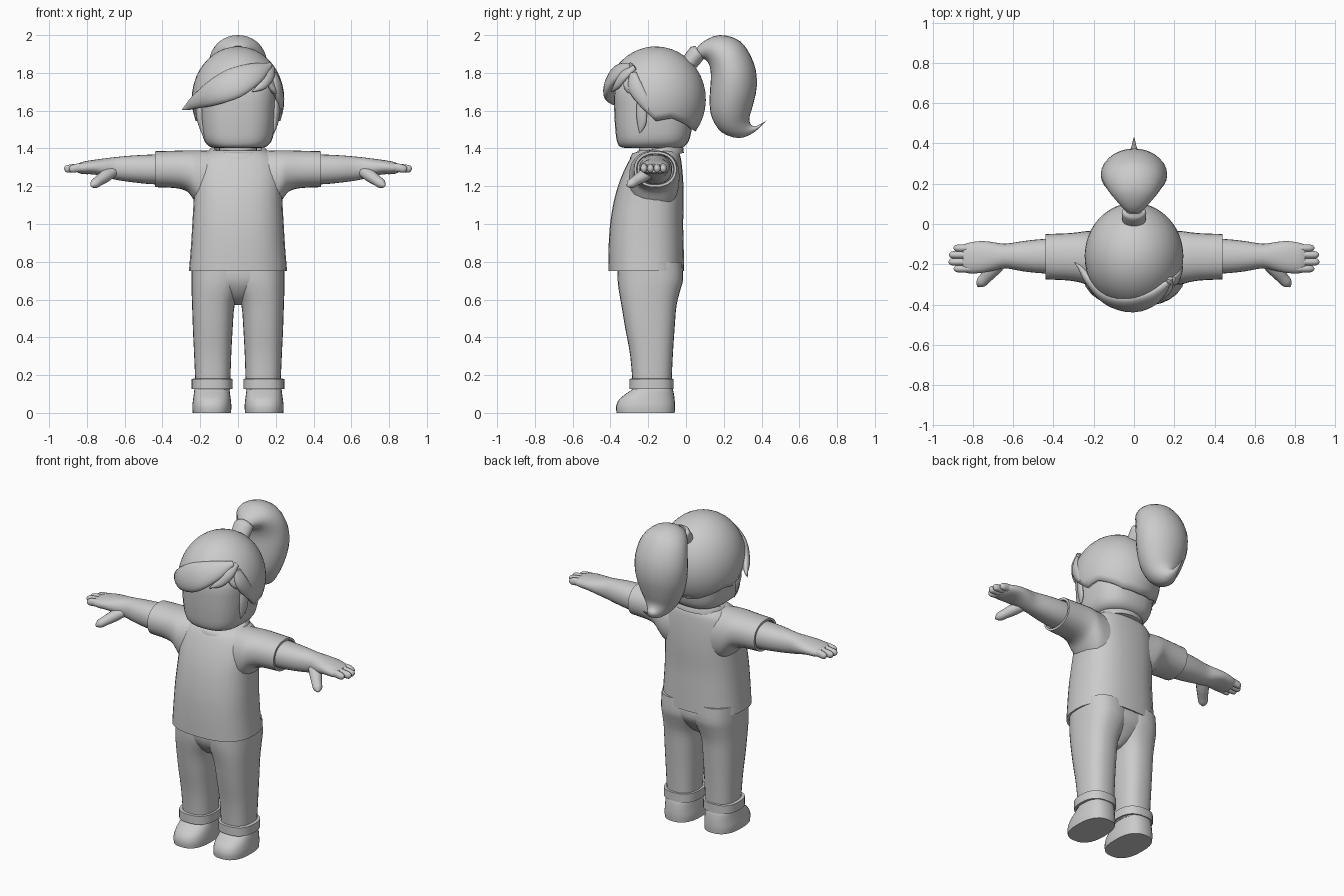
import bpy, bmesh, math
from mathutils import Vector as V

mat = bpy.data.materials.new("plain grey")
mat.diffuse_color = (0.6, 0.6, 0.6, 1)
HEAD = V((0, -0.16, 1.66))


def finish(name, bm, angle=40):
    bmesh.ops.remove_doubles(bm, verts=bm.verts, dist=0.0002)
    bmesh.ops.recalc_face_normals(bm, faces=bm.faces)
    me = bpy.data.meshes.new(name)
    bm.to_mesh(me)
    bm.free()
    me.materials.append(mat)
    ob = bpy.data.objects.new(name, me)
    bpy.context.collection.objects.link(ob)
    bpy.ops.object.select_all(action='DESELECT')
    bpy.context.view_layer.objects.active = ob
    ob.select_set(True)
    bpy.ops.object.shade_smooth_by_angle(angle=math.radians(angle))
    return ob


def refine(rows, k=3):
    """Catmull-Rom interpolation of section rows."""
    out = []
    for i in range(len(rows) - 1):
        p0, p1, p2 = rows[max(i - 1, 0)], rows[i], rows[i + 1]
        p3 = rows[min(i + 2, len(rows) - 1)]
        for j in range(k):
            t = j / k
            out.append(tuple(0.5 * (2 * b + (c - a) * t + (2 * a - 5 * b + 4 * c - d) * t * t
                             + (3 * b - a - 3 * c + d) * t ** 3)
                             for a, b, c, d in zip(p0, p1, p2, p3)))
    return out + [rows[-1]]


def ring(c, u, v, n=2.0, seg=28):
    """Superellipse section with half axes u and v."""
    pts = []
    for i in range(seg):
        a = 2 * math.pi * i / seg
        s, k = math.sin(a), math.cos(a)
        pts.append(c + u * math.copysign(abs(k) ** (2 / n), k)
                   + v * math.copysign(abs(s) ** (2 / n), s))
    return pts


def loft(name, rings, angle=40):
    bm = bmesh.new()
    vs = [[bm.verts.new(p) for p in r] for r in rings]
    m = len(vs[0])
    for a, b in zip(vs, vs[1:]):
        for i in range(m):
            bm.faces.new((a[i], a[(i + 1) % m], b[(i + 1) % m], b[i]))
    bm.faces.new(vs[0])
    bm.faces.new(vs[-1])
    return finish(name, bm, angle)


def upright(name, rows, n=2.4, side=1, angle=40):
    """Rows of z, x0, x1, front y, back y."""
    loft(name, [ring(V((side * (a + b) / 2, (f + k) / 2, z)), V(((b - a) / 2, 0, 0)),
                     V((0, (k - f) / 2, 0)), n) for z, a, b, f, k in rows], angle)


def sideways(name, rows, side, n=2.2):
    """Rows of x, bottom z, top z, front y, back y."""
    loft(name, [ring(V((side * x, (f + k) / 2, (lo + hi) / 2)), V((0, (k - f) / 2, 0)),
                     V((0, 0, (hi - lo) / 2)), n) for x, lo, hi, f, k in rows])


def lock(name, rows, out=None, seg=14):
    """Tapered strand; rows of x, y, z, half width, half thickness."""
    rows = refine(rows, 4)
    pts = [V(r[:3]) for r in rows]
    rings = []
    for i, r in enumerate(rows):
        t = (pts[min(i + 1, len(pts) - 1)] - pts[max(i - 1, 0)]).normalized()
        n = out or (pts[i] - HEAD)
        n = (n - t * n.dot(t)).normalized()
        rings.append(ring(pts[i], t.cross(n) * r[3], n * r[4], 2, seg))
    loft(name, rings, 60)


def sym(rows):
    return [(z, -h, h, f, k) for z, h, f, k in rows]


# Shirt body with an inward hem
upright("shirt_body", sym(
    [(0.80, 0.235, -0.385, -0.035), (0.755, 0.245, -0.395, -0.025), (0.75, 0.26, -0.41, -0.01)]
    + refine([(0.75, 0.26, -0.41, -0.01), (0.87, 0.25, -0.41, -0.012), (1.0, 0.242, -0.402, -0.015),
              (1.13, 0.235, -0.38, -0.012), (1.23, 0.235, -0.35, -0.015),
              (1.31, 0.225, -0.315, -0.022), (1.36, 0.20, -0.285, -0.03),
              (1.39, 0.15, -0.25, -0.045)])), 2.5)

# Neck and tilted collar band
upright("neck", sym([(1.30, 0.10, -0.25, -0.06), (1.45, 0.10, -0.25, -0.06)]), 2)
collar = []
for h, dz in ((0.165, -0.04), (0.162, -0.012), (0.148, 0.008), (0.125, 0.01), (0.118, -0.03)):
    collar.append(ring(V((0, -0.155, 1.39 + dz)), V((h, 0, 0)), V((0, h * 0.87, h * 0.16)), 2))
loft("collar", collar, 50)

# Trousers seat joining both legs
upright("trouser_seat", sym(refine([
    (0.57, 0.02, -0.23, -0.13), (0.60, 0.07, -0.29, -0.09), (0.65, 0.15, -0.335, -0.05),
    (0.71, 0.235, -0.36, -0.02), (0.80, 0.24, -0.36, -0.03)])), 2.4)

for s, tag in ((1, "left"), (-1, "right")):
    # Sleeve with open rim
    sideways(tag + "_sleeve", refine([
        (0.10, 1.06, 1.385, -0.29, -0.04), (0.19, 1.08, 1.39, -0.30, -0.035),
        (0.235, 1.13, 1.39, -0.30, -0.035), (0.27, 1.172, 1.39, -0.29, -0.04),
        (0.33, 1.19, 1.388, -0.28, -0.046), (0.44, 1.195, 1.385, -0.275, -0.05)])
        + [(0.44, 1.208, 1.372, -0.262, -0.063), (0.40, 1.212, 1.368, -0.258, -0.067)], s)
    # Arm and palm
    sideways(tag + "_arm", refine([
        (0.30, 1.21, 1.37, -0.25, -0.075), (0.44, 1.21, 1.368, -0.246, -0.074),
        (0.55, 1.22, 1.363, -0.235, -0.085), (0.64, 1.233, 1.355, -0.22, -0.098),
        (0.70, 1.247, 1.348, -0.232, -0.09), (0.76, 1.262, 1.34, -0.243, -0.085),
        (0.82, 1.264, 1.33, -0.245, -0.093), (0.85, 1.272, 1.318, -0.235, -0.105)]), s)
    # Fingers
    for i, (y, end) in enumerate(((-0.222, 0.895), (-0.188, 0.92), (-0.153, 0.918), (-0.12, 0.895))):
        lock(f"{tag}_finger_{i + 1}", [
            (s * 0.79, y, 1.30, 0.019, 0.024), (s * 0.85, y, 1.297, 0.019, 0.023),
            (s * (end - 0.02), y, 1.292, 0.018, 0.021), (s * (end - 0.005), y, 1.29, 0.012, 0.014),
            (s * end, y, 1.289, 0.003, 0.004)], V((0, 0, 1)))
    lock(tag + "_thumb", [
        (s * 0.655, -0.18, 1.285, 0.035, 0.03), (s * 0.70, -0.225, 1.255, 0.036, 0.033),
        (s * 0.735, -0.265, 1.23, 0.03, 0.028), (s * 0.76, -0.292, 1.212, 0.026, 0.024),
        (s * 0.775, -0.31, 1.202, 0.006, 0.006)], V((0, 0, 1)))
    # Leg, cuff and shoe
    upright(tag + "_leg", refine([
        (0.12, 0.042, 0.224, -0.28, -0.078), (0.30, 0.036, 0.232, -0.295, -0.07),
        (0.45, 0.028, 0.239, -0.322, -0.06), (0.57, 0.018, 0.243, -0.342, -0.05),
        (0.65, -0.01, 0.246, -0.356, -0.03), (0.71, -0.03, 0.247, -0.362, -0.015),
        (0.80, -0.03, 0.245, -0.362, -0.02)]), 2.5, s)
    upright(tag + "_cuff", [
        (0.15, 0.05, 0.22, -0.28, -0.085), (0.127, 0.045, 0.23, -0.285, -0.08),
        (0.127, 0.028, 0.245, -0.30, -0.065), (0.18, 0.028, 0.245, -0.30, -0.065),
        (0.182, 0.045, 0.228, -0.28, -0.08)], 2.5, s)
    upright(tag + "_shoe", [(0, 0.042, 0.238, -0.365, -0.062)] + refine([
        (0, 0.037, 0.24, -0.368, -0.06), (0.035, 0.035, 0.242, -0.37, -0.058),
        (0.07, 0.038, 0.238, -0.355, -0.06), (0.10, 0.042, 0.234, -0.32, -0.064),
        (0.125, 0.046, 0.23, -0.285, -0.07), (0.15, 0.055, 0.22, -0.27, -0.08)]), 2.5, s)

# Head with flat jaw
upright("head", sym(refine([
    (1.402, 0.115, -0.315, -0.04), (1.41, 0.15, -0.35, -0.01), (1.44, 0.178, -0.366, 0.015),
    (1.50, 0.192, -0.374, 0.03), (1.60, 0.20, -0.38, 0.04), (1.72, 0.20, -0.375, 0.04),
    (1.82, 0.15, -0.31, -0.01)])), 2.7)

# Hair cap: dome whose hem height follows the angle around the head
HEM = [(-180, 1.49), (-150, 1.50), (-110, 1.56), (-90, 1.545), (-75, 1.62), (-55, 1.63),
       (-30, 1.645), (0, 1.69), (20, 1.74), (35, 1.80), (42, 1.78), (52, 1.70), (60, 1.69),
       (72, 1.62), (90, 1.545), (110, 1.56), (150, 1.50), (180, 1.49)]


def hem(a):
    for (a0, z0), (a1, z1) in zip(HEM, HEM[1:]):
        if a <= a1:
            return z0 + (z1 - z0) * (a - a0) / (a1 - a0)


bm = bmesh.new()
N, M = 72, 14
cols = []
for i in range(N):
    deg = -180 + 360 * i / N
    a = math.radians(deg)
    low = math.asin((hem(deg) - HEAD.z) / 0.28)
    col = []
    for j in range(M + 1):
        e = low + (math.pi / 2 - low) * j / M
        col.append(bm.verts.new(HEAD + V((0.245 * math.sin(a) * math.cos(e),
                                          -0.265 * math.cos(a) * math.cos(e), 0.28 * math.sin(e)))))
    cols.append(col)
for i in range(N):
    p, q = cols[i], cols[(i + 1) % N]
    for j in range(M):
        bm.faces.new((p[j], q[j], q[j + 1], p[j + 1]))
cap = finish("hair_cap", bm)
mod = cap.modifiers.new("thickness", 'SOLIDIFY')
mod.thickness, mod.offset = 0.025, -1

# Swept fringe and loose strands
lock("fringe", [(0.17, -0.29, 1.84, 0.015, 0.015), (0.09, -0.365, 1.80, 0.06, 0.025),
                (-0.02, -0.395, 1.745, 0.085, 0.035), (-0.13, -0.365, 1.695, 0.07, 0.035),
                (-0.22, -0.28, 1.65, 0.04, 0.025), (-0.265, -0.22, 1.622, 0.02, 0.012),
                (-0.295, -0.19, 1.605, 0.002, 0.002)], None, 20)
lock("fringe_strand", [(0.18, -0.27, 1.83, 0.015, 0.012), (0.165, -0.325, 1.79, 0.032, 0.018),
                       (0.13, -0.365, 1.735, 0.024, 0.015), (0.075, -0.395, 1.70, 0.002, 0.002)])
lock("temple_strand", [(0.19, -0.28, 1.80, 0.02, 0.012), (0.21, -0.27, 1.73, 0.04, 0.018),
                       (0.225, -0.23, 1.66, 0.035, 0.016), (0.235, -0.20, 1.60, 0.003, 0.003)])
for s, tag, drop in ((1, "left", 1.48), (-1, "right", 1.42)):
    lock(tag + "_sidelock", [(s * 0.205, -0.23, 1.66, 0.03, 0.015), (s * 0.205, -0.235, 1.59, 0.03, 0.014),
                             (s * 0.198, -0.235, 1.53, 0.024, 0.012),
                             (s * (0.19 if s > 0 else 0.165), -0.245, drop, 0.002, 0.002)])

# Hair tie
lock("hair_tie", [(0, 0.02, 1.855, 0.058, 0.045), (0, 0.06, 1.907, 0.06, 0.046),
                  (0, 0.066, 1.914, 0.04, 0.03)], V((0, -0.8, 0.6)), 20)

# Ponytail: rows of inner y z, outer y z, half width
tail = refine([(0.075, 1.87, 0.045, 1.915, 0.035), (0.10, 1.872, 0.09, 1.965, 0.07),
               (0.122, 1.845, 0.18, 2.0, 0.115), (0.132, 1.79, 0.29, 1.965, 0.15),
               (0.128, 1.72, 0.36, 1.85, 0.165), (0.125, 1.64, 0.375, 1.73, 0.155),
               (0.138, 1.56, 0.352, 1.62, 0.125), (0.19, 1.485, 0.335, 1.56, 0.085),
               (0.28, 1.455, 0.345, 1.525, 0.045), (0.36, 1.485, 0.375, 1.52, 0.018),
               (0.428, 1.548, 0.43, 1.55, 0.002)])
loft("ponytail", [ring(V((0, (a + c) / 2, (b + d) / 2)), V((w, 0, 0)),
                       V((0, (c - a) / 2, (d - b) / 2)), 2) for a, b, c, d, w in tail], 60)
